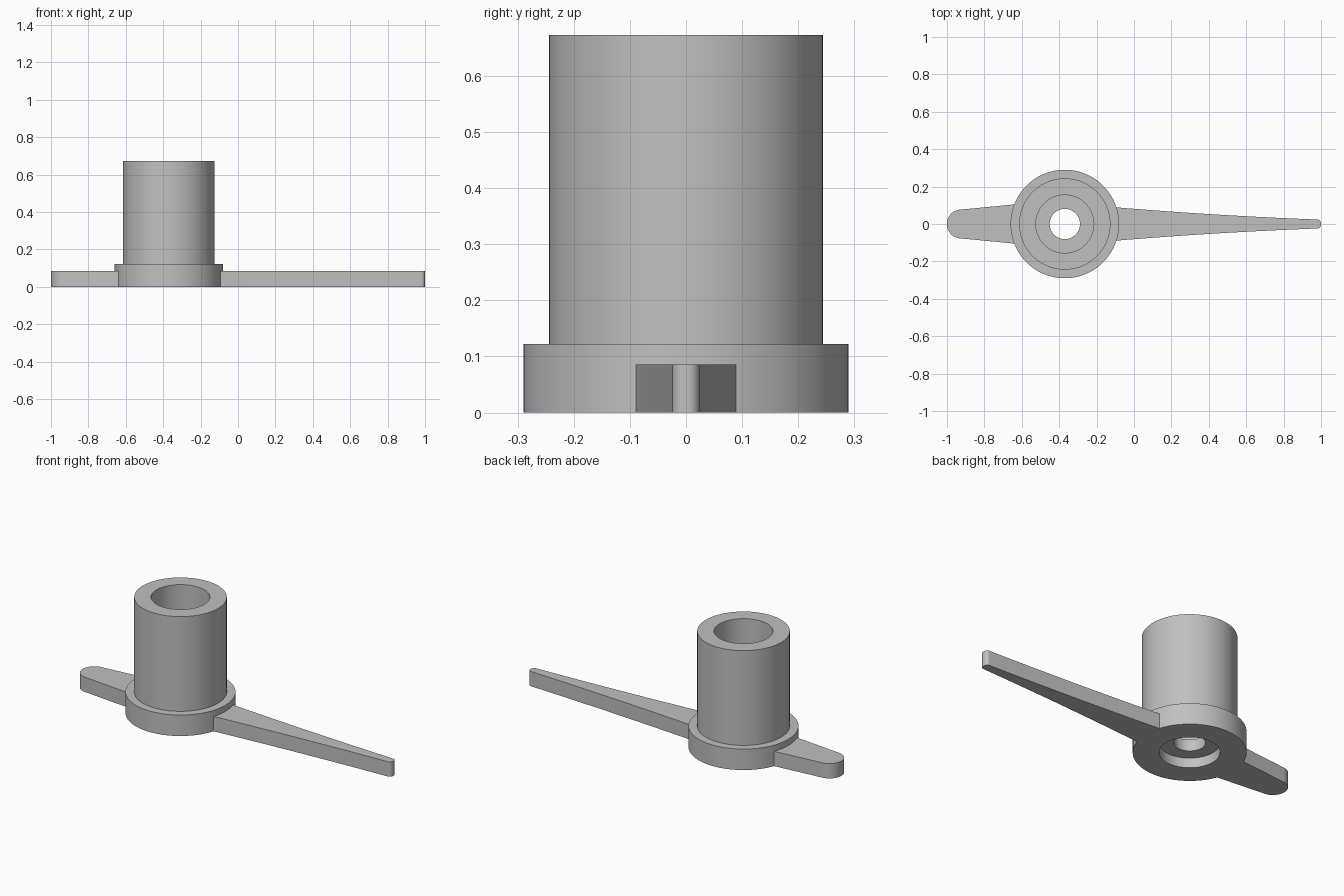
import bpy, bmesh, math

cube = bpy.data.objects.get("Cube")
if cube:
    bpy.data.objects.remove(cube, do_unlink=True)

HUB_X, FLANGE_R, ARM_H = -0.37, 0.29, 0.086

grey = bpy.data.materials.new("plain grey")
grey.use_nodes = True
colour = (0.53, 0.53, 0.53, 1)
grey.diffuse_color = colour
grey.node_tree.nodes["Principled BSDF"].inputs["Base Color"].default_value = colour


def finish(name, bm):
    bmesh.ops.recalc_face_normals(bm, faces=bm.faces)
    mesh = bpy.data.meshes.new(name)
    bm.to_mesh(mesh)
    bm.free()
    mesh.materials.append(grey)
    obj = bpy.data.objects.new(name, mesh)
    bpy.context.collection.objects.link(obj)
    bpy.ops.object.select_all(action="DESELECT")
    obj.select_set(True)
    bpy.context.view_layer.objects.active = obj
    bpy.ops.object.shade_smooth_by_angle(angle=math.radians(30))
    return obj


def lathe(name, profile, steps=96):
    """Revolve a closed (radius, z) outline about the hub axis."""
    bm = bmesh.new()
    rings = []
    for i in range(steps):
        a = 2 * math.pi * i / steps
        rings.append([bm.verts.new((HUB_X + r * math.cos(a), r * math.sin(a), z))
                      for r, z in profile])
    n = len(profile)
    for i in range(steps):
        p, q = rings[i], rings[(i + 1) % steps]
        for j in range(n):
            k = (j + 1) % n
            bm.faces.new((p[j], q[j], q[k], p[k]))
    return finish(name, bm)


def arm(name, side, edge):
    """Extrude a symmetric blade; edge runs from the flange to the tip."""
    root = math.asin(edge[0][1] / FLANGE_R)
    seat = []
    for i in range(13):
        a = root * (1 - i / 6)
        seat.append((HUB_X + side * (FLANGE_R - 0.002) * math.cos(a),
                     FLANGE_R * math.sin(a)))
    lower = [(x, -y) for x, y in edge[1:]]
    upper = [(x, y) for x, y in reversed(edge[1:]) if y > 1e-5]
    bm = bmesh.new()
    face = bm.faces.new([bm.verts.new((x, y, 0)) for x, y in seat + lower + upper])
    top = bmesh.ops.extrude_face_region(bm, geom=[face])["geom"]
    bmesh.ops.translate(bm, vec=(0, 0, ARM_H),
                        verts=[v for v in top if isinstance(v, bmesh.types.BMVert)])
    return finish(name, bm)


def rounded_tip(end, radius, half, side, steps=12):
    """Quarter rounds of the given radius at a blade end of given half width."""
    pts = []
    for i in range(steps + 1):
        a = math.pi / 2 * (1 - i / steps)
        pts.append((end - side * radius * (1 - math.cos(a)),
                    half - radius + radius * math.sin(a)))
    return pts


# Stepped hub: flange, barrel, socket from above, screw hole, recess below
lathe("hub", [(0.155, 0), (FLANGE_R, 0), (FLANGE_R, 0.122), (0.244, 0.122),
              (0.244, 0.673), (0.155, 0.673), (0.155, 0.122), (0.081, 0.122),
              (0.081, 0.056), (0.155, 0.056)])

# Long pointer arm with gently concave sides
long_edge = []
for i in range(16):
    t = i / 16
    long_edge.append((-0.095 + 1.075 * t, 0.024 + 0.041 * (1 - t) + 0.024 * (1 - t) ** 2))
arm("long_arm", 1, long_edge + rounded_tip(1.0, 0.02, 0.024, 1))

# Short straight arm with a broad round end
arm("short_arm", -1, [(-0.637, 0.105)] + rounded_tip(-1.0, 0.075, 0.077, -1))
